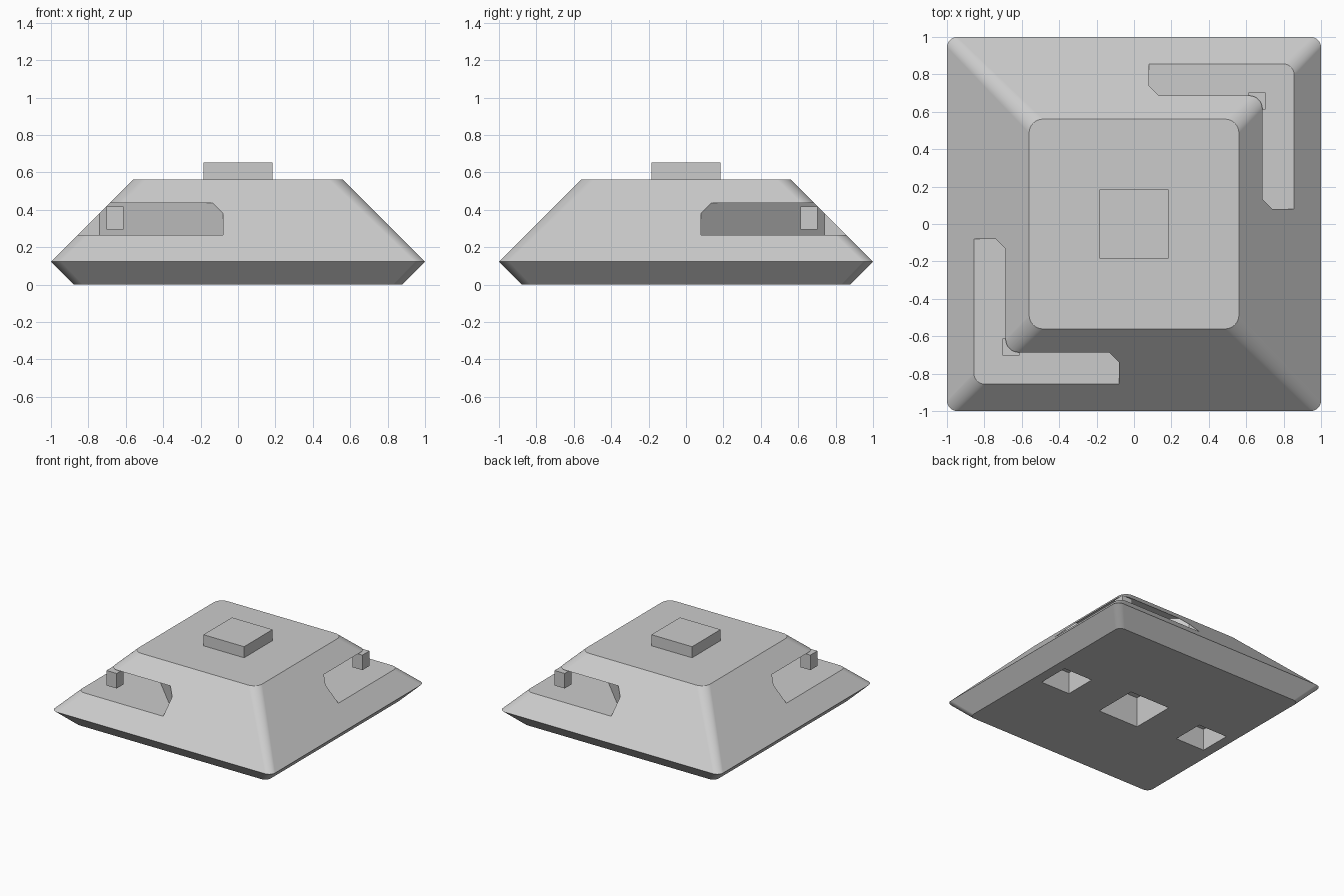
import bpy, bmesh, math
from mathutils import Matrix

cube = bpy.data.objects.get("Cube")
if cube:
    bpy.data.objects.remove(cube, do_unlink=True)

GREY = 0.6
grey = bpy.data.materials.new("plain grey")
grey.use_nodes = True
grey.diffuse_color = (GREY, GREY, GREY, 1)
grey.node_tree.nodes["Principled BSDF"].inputs["Base Color"].default_value = (GREY, GREY, GREY, 1)


def make_object(name, bm):
    bmesh.ops.recalc_face_normals(bm, faces=bm.faces)
    mesh = bpy.data.meshes.new(name)
    bm.to_mesh(mesh)
    bm.free()
    mesh.materials.append(grey)
    obj = bpy.data.objects.new(name, mesh)
    bpy.context.collection.objects.link(obj)
    return obj


def loft(name, rings):
    """Join closed rings of points into a capped solid."""
    bm = bmesh.new()
    loops = [[bm.verts.new(p) for p in ring] for ring in rings]
    count = len(loops[0])
    for low, high in zip(loops, loops[1:]):
        for i in range(count):
            j = (i + 1) % count
            bm.faces.new((low[i], low[j], high[j], high[i]))
    bm.faces.new(loops[0][::-1])
    bm.faces.new(loops[-1])
    return make_object(name, bm)


def rounded_square(half, radius, z, steps=8):
    points = []
    for corner in range(4):
        mid = math.radians(45 + 90 * corner)
        cx = math.copysign(half - radius, math.cos(mid))
        cy = math.copysign(half - radius, math.sin(mid))
        for i in range(steps + 1):
            a = math.radians(90 * (corner + i / steps))
            points.append((cx + radius * math.cos(a), cy + radius * math.sin(a), z))
    return points


def prism(name, outline, z0, z1):
    return loft(name, [[(x, y, z) for x, y in outline] for z in (z0, z1)])


def box(name, x, y, half, z0, z1):
    corners = [(-1, -1), (1, -1), (1, 1), (-1, 1)]
    return prism(name, [(x + half * a, y + half * b) for a, b in corners], z0, z1)


# Sloped body with rounded hips
body = loft("body", [
    rounded_square(0.877, 0.05, 0),
    rounded_square(1.0, 0.055, 0.123),
    rounded_square(0.561, 0.075, 0.561),
])

# Cutters: two corner recesses with diagonal back walls, three sockets below
cutters = [
    box("middle_socket_cutter", 0, 0, 0.185, -0.1, 0.25),
    box("left_socket_cutter", 0.66, 0, 0.133, -0.1, 0.18),
    box("right_socket_cutter", -0.66, 0, 0.133, -0.1, 0.18),
]
for side in (-1, 1):
    outline = [(1.2, 0.08), (1.2, 1.2), (0.08, 1.2), (0.08, 0.74), (0.74, 0.08)]
    cutters.append(prism("recess_cutter", [(side * x, side * y) for x, y in outline], 0.266, 0.436))

for cutter in cutters:
    cutter.hide_render = True
    mod = body.modifiers.new("cut", "BOOLEAN")
    mod.operation = "DIFFERENCE"
    mod.solver = "EXACT"
    mod.object = cutter

# Apply the cuts and discard the cutters
bpy.ops.object.select_all(action="DESELECT")
body.select_set(True)
bpy.context.view_layer.objects.active = body
for mod in list(body.modifiers):
    bpy.ops.object.modifier_apply(modifier=mod.name)
for cutter in cutters:
    bpy.data.objects.remove(cutter, do_unlink=True)
bpy.ops.object.shade_smooth_by_angle(angle=math.radians(30))
weighted = body.modifiers.new("even_shading", "WEIGHTED_NORMAL")
weighted.keep_sharp = True

# Raised block on the roof and a small block inside each recess
box("roof_block", 0, 0, 0.185, 0.55, 0.652)
box("back_left_recess_block", 0.657, 0.657, 0.046, 0.294, 0.417)
box("front_right_recess_block", -0.657, -0.657, 0.046, 0.294, 0.417)
